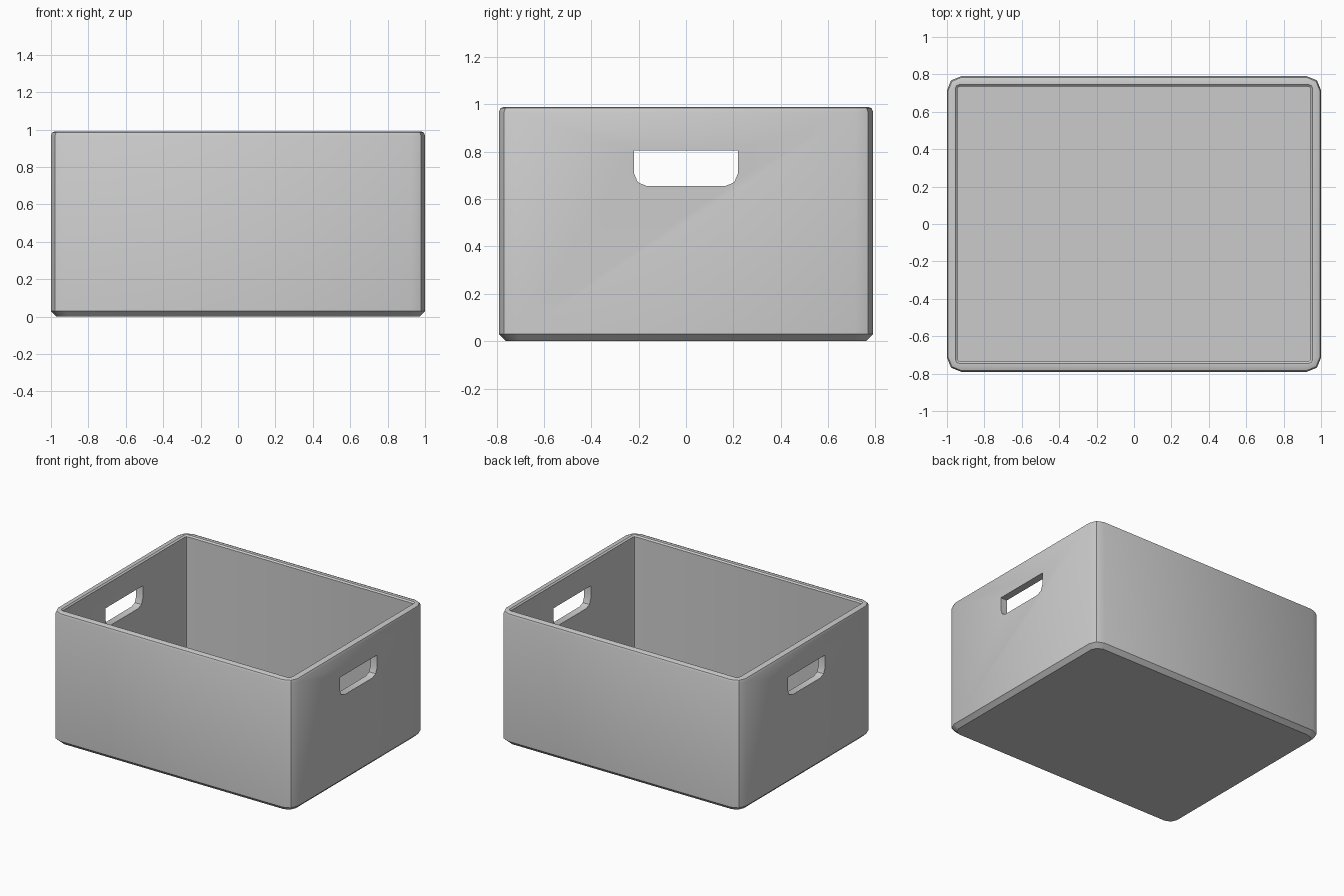
import bpy, bmesh, math

cube = bpy.data.objects.get("Cube")
if cube:
    bpy.data.objects.remove(cube, do_unlink=True)

grey = bpy.data.materials.new("plain grey")
grey.use_nodes = True
colour = (0.6, 0.6, 0.6, 1)
grey.diffuse_color = colour
grey.node_tree.nodes["Principled BSDF"].inputs["Base Color"].default_value = colour


def corner(cx, cy, r, start):
    """Three points around one rounded corner."""
    return [(cx + r * math.cos(start + k * math.pi / 4),
             cy + r * math.sin(start + k * math.pi / 4)) for k in range(3)]


def rounded_rect(hx, hy, r):
    signs = ((1, 1), (-1, 1), (-1, -1), (1, -1))
    return [p for i, (sx, sy) in enumerate(signs)
            for p in corner(sx * (hx - r), sy * (hy - r), r, i * math.pi / 2)]


def loft(name, rings):
    """Skin a stack of equal-length point rings and cap both ends."""
    bm = bmesh.new()
    loops = [[bm.verts.new(p) for p in ring] for ring in rings]
    for low, high in zip(loops, loops[1:]):
        for i in range(len(low)):
            j = (i + 1) % len(low)
            bm.faces.new((low[i], low[j], high[j], high[i]))
    bm.faces.new(loops[0][::-1])
    bm.faces.new(loops[-1])
    bmesh.ops.recalc_face_normals(bm, faces=bm.faces)
    mesh = bpy.data.meshes.new(name)
    bm.to_mesh(mesh)
    bm.free()
    mesh.materials.append(grey)
    obj = bpy.data.objects.new(name, mesh)
    bpy.context.collection.objects.link(obj)
    return obj


# Box shell: chamfered base, outer wall, rounded rim, inner wall, floor
# (half width, half depth, corner radius, height)
shell = [
    (0.97, 0.76, 0.06, 0), (1, 0.79, 0.075, 0.03),
    (1, 0.79, 0.075, 0.968), (0.994, 0.784, 0.072, 0.984),
    (0.978, 0.768, 0.06, 0.99), (0.955, 0.745, 0.02, 0.99),
    (0.945, 0.735, 0.015, 0.98), (0.945, 0.735, 0.015, 0.09),
]
box = loft("storage_box", [[(x, y, z) for x, y in rounded_rect(hx, hy, r)]
                           for hx, hy, r, z in shell])

# Handle holes: one cutter through both end walls, rounded at the bottom
half, top, bottom, r = 0.22, 0.805, 0.655, 0.055
outline = [(half, top), (-half, top)]
outline += corner(-half + r, bottom + r, r, math.pi)
outline += corner(half - r, bottom + r, r, 1.5 * math.pi)
cutter = loft("handle_cutter", [[(x, y, z) for y, z in outline] for x in (-1.2, 1.2)])
cutter.hide_render = True

cut = box.modifiers.new("handle holes", "BOOLEAN")
cut.object = cutter
cut.solver = "EXACT"

# Apply the cut, then smooth the soft edges only
bpy.context.view_layer.objects.active = box
box.select_set(True)
bpy.ops.object.modifier_apply(modifier=cut.name)
bpy.data.objects.remove(cutter, do_unlink=True)
bpy.ops.object.shade_smooth_by_angle(angle=math.radians(30))
